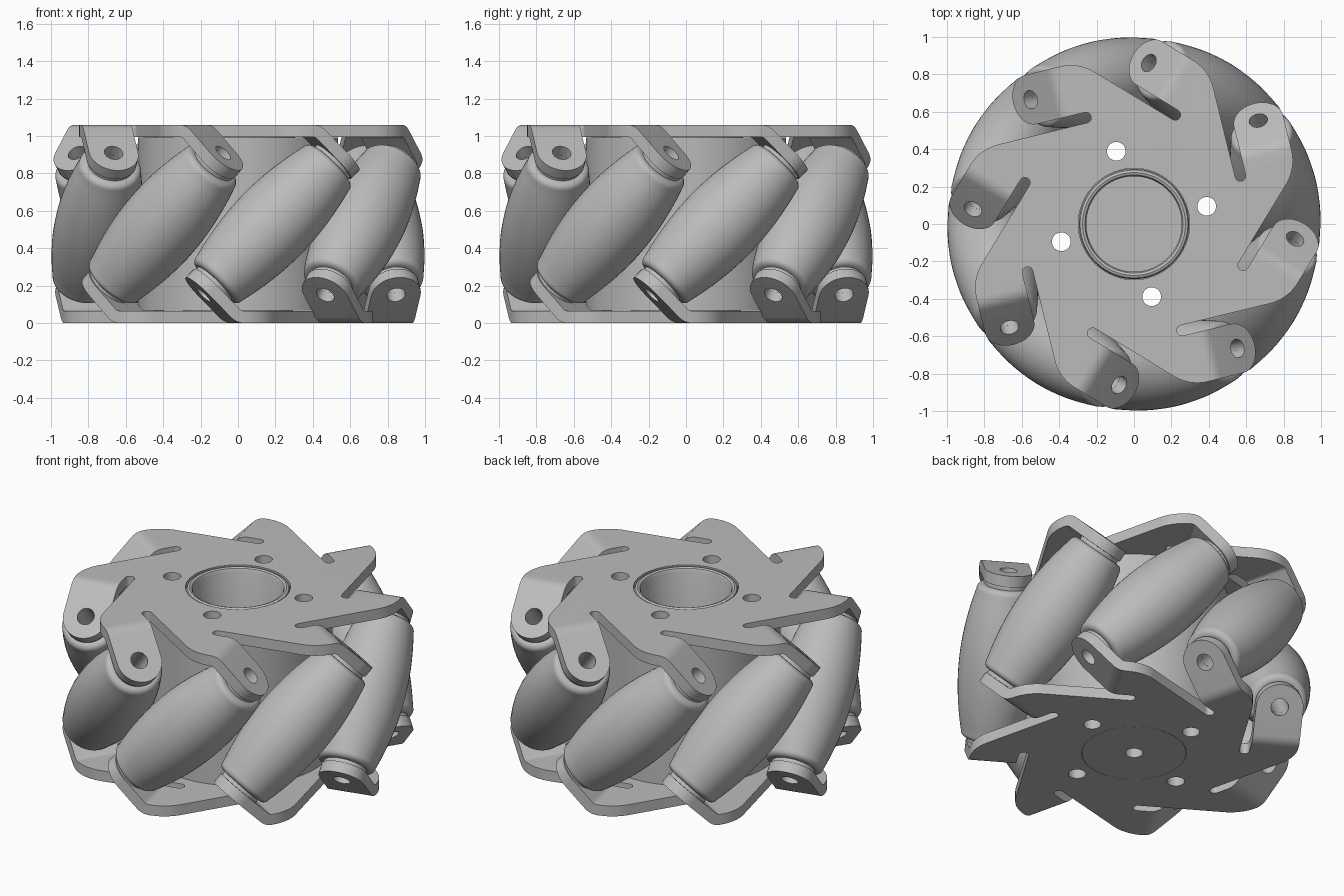
import bpy
import bmesh
from math import sin, cos, tan, pi, radians, sqrt
from mathutils import Matrix, Vector

if "Cube" in bpy.data.objects:
    bpy.data.objects.remove(bpy.data.objects["Cube"])

COUNT = 8
STEP = 2 * pi / COUNT
PHASE = radians(13.7)
HEIGHT = 1.06
MID = HEIGHT / 2
THICK = 0.065
AXLE_R = 0.777        # distance of roller centres from the wheel axis
TAB_HALF = 0.135
SLOT_IN, SLOT_OUT = 0.585, AXLE_R - TAB_HALF
BEND_R = 0.1
BEND_U = 0.23 - BEND_R * tan(pi / 8)
BEND_LEN = BEND_R * pi / 4
HOLE_U = BEND_U + BEND_LEN + 0.169
PIN_R = 0.05

grey = bpy.data.materials.new("grey_metal")
grey.use_nodes = True
COLOUR = (0.5, 0.5, 0.5, 1)
grey.diffuse_color = COLOUR
grey.node_tree.nodes["Principled BSDF"].inputs["Base Color"].default_value = COLOUR


def add_object(name, bm):
    mesh = bpy.data.meshes.new(name)
    bm.to_mesh(mesh)
    bm.free()
    mesh.materials.append(grey)
    obj = bpy.data.objects.new(name, mesh)
    bpy.context.collection.objects.link(obj)
    return obj


def lathe(name, profile, segments=64):
    """Spin a list of (radius, height) points around z."""
    bm = bmesh.new()
    verts = [bm.verts.new((r, 0, z)) for r, z in profile]
    edges = [bm.edges.new(pair) for pair in zip(verts, verts[1:])]
    if profile[0][0] > 0:
        edges.append(bm.edges.new((verts[-1], verts[0])))
    bmesh.ops.spin(bm, geom=verts + edges, cent=(0, 0, 0), axis=(0, 0, 1),
                   angle=2 * pi, steps=segments, use_merge=False)
    bmesh.ops.remove_doubles(bm, verts=bm.verts[:], dist=1e-5)
    bmesh.ops.recalc_face_normals(bm, faces=bm.faces[:])
    return add_object(name, bm)


def roller_frame(k):
    """Placement of roller k: local x points outward, local z along its axle."""
    a = PHASE + k * STEP
    out = Vector((cos(a), sin(a), 0))
    axle = Vector((-sin(a), cos(a), 1)).normalized()
    m = Matrix((out, axle.cross(out), axle)).transposed().to_4x4()
    m.translation = out * AXLE_R + Vector((0, 0, MID))
    return m


def cutter(rods):
    """One helper mesh of cylinders from (matrix, radius, length)."""
    bm = bmesh.new()
    for matrix, radius, length in rods:
        bmesh.ops.create_cone(bm, cap_ends=True, segments=32, radius1=radius,
                              radius2=radius, depth=length, matrix=matrix)
    obj = add_object("cutter", bm)
    obj.hide_render = True
    return obj


def cut(obj, rods):
    """Apply all modifiers plus a difference with the rods."""
    tool = cutter(rods)
    mod = obj.modifiers.new("holes", 'BOOLEAN')
    mod.object = tool
    mod.solver = 'EXACT'
    graph = bpy.context.evaluated_depsgraph_get()
    mesh = bpy.data.meshes.new_from_object(obj.evaluated_get(graph))
    obj.modifiers.clear()
    obj.data = mesh
    mesh.materials.clear()
    mesh.materials.append(grey)
    bpy.data.objects.remove(tool)


def arc(cw, cu, r, start, end, n):
    return [(cw + r * cos(start + (end - start) * i / n),
             cu + r * sin(start + (end - start) * i / n)) for i in range(n + 1)]


def fold(w, u):
    """Bend the unfolded tab down by 45 degrees past the bend line."""
    d = u - BEND_U
    if w < 0.62 or d <= 0:
        return w, u, 0
    angle = min(d / BEND_R, pi / 4)
    rest = max(0, d - BEND_LEN) * sqrt(0.5)
    return w, BEND_U + BEND_R * sin(angle) + rest, -BEND_R * (1 - cos(angle)) - rest


# Outline of one plate sector in (outward, tangential) coordinates
tab_out = AXLE_R + TAB_HALF
corner_r = 0.24
corner_u = tab_out - SLOT_IN / cos(STEP)
rows = [BEND_U + BEND_LEN * i / 5 for i in range(6)]
slot_r = (SLOT_OUT - SLOT_IN) / 2
sector = arc(tab_out - corner_r, corner_u + corner_r * tan(pi / 8), corner_r, -pi / 4, 0, 10)
first_row = len(sector)
sector += [(tab_out, u) for u in rows]
sector += arc(AXLE_R, HOLE_U, TAB_HALF, 0, pi, 20)
last_row = len(sector) + len(rows) - 1
sector += [(SLOT_OUT, u) for u in reversed(rows)]
sector += arc(SLOT_IN + slot_r, 0.115, slot_r, 0, -pi, 10)


def side_plate(name):
    bm = bmesh.new()
    loops = []
    for k in range(COUNT):
        turn = Matrix.Rotation(PHASE + k * STEP, 3, 'Z')
        loops.append([bm.verts.new(turn @ Vector((w, u, 0))) for w, u in sector])
    bm.faces.new([v for loop in loops for v in loop])
    for k, loop in enumerate(loops):
        for i in range(len(rows)):
            bmesh.ops.connect_verts(bm, verts=[loop[first_row + i], loop[last_row - i]])
    for k, loop in enumerate(loops):
        turn = Matrix.Rotation(PHASE + k * STEP, 3, 'Z')
        for v, (w, u) in zip(loop, sector):
            v.co = turn @ Vector(fold(w, u)) + Vector((0, 0, HEIGHT))
    obj = add_object(name, bm)
    solid = obj.modifiers.new("thickness", 'SOLIDIFY')
    solid.thickness = THICK
    solid.offset = -1
    solid.use_even_offset = True
    pins = [(roller_frame(k) @ Matrix.Translation((0, 0, 0.5)), PIN_R, 0.3)
            for k in range(COUNT)]
    centre = [(Matrix.Translation((0, 0, HEIGHT)), 0.298, 0.4)]
    cut(obj, pins + centre + bolts)
    return obj


# Bolt hole positions, shared by the plates and the hub
bolts = [(Matrix.Rotation(PHASE + i * pi / 2, 4, 'Z') @ Matrix.Translation((0.4, 0, MID)),
          0.05, 2) for i in range(4)]

# Side plates: the lower one is the upper one turned over
top_plate = side_plate("top_plate")
bottom_plate = side_plate("bottom_plate")
flip = Matrix.Rotation(pi, 4, Vector((cos(PHASE), sin(PHASE), 0)))
lift = Matrix.Translation((0, 0, MID))
bottom_plate.matrix_world = lift @ flip @ lift.inverted()

# Hub with a deep bore and rounded rim
hub = lathe("hub", [
    (0, 0.12), (0.255, 0.12), (0.255, 1.04), (0.262, 1.055), (0.275, 1.06),
    (0.288, 1.055), (0.295, 1.04), (0.295, 0.992), (0.535, 0.992), (0.535, 0.068),
    (0.295, 0.068), (0.295, 0), (0.05, 0), (0.05, 0.08), (0, 0.08)], 96)
cut(hub, bolts)


# Barrel rollers with rounded shoulders, collars and a bore
def barrel(s):
    return 1 - sqrt(AXLE_R ** 2 + s * s / 2)


END, ROUND = 0.45, 0.035
half = [(barrel(i * 0.415 / 8), i * 0.415 / 8) for i in range(8)]
half += arc(barrel(END - ROUND) - ROUND, END - ROUND, ROUND, 0, pi / 2, 6)
half += [(0.125, END), (0.125, 0.472), (PIN_R, 0.472)]
profile = [(r, -s) for r, s in reversed(half[1:])] + half
first = lathe("roller_1", profile, 48)
rollers = [first]
for k in range(1, COUNT):
    copy = bpy.data.objects.new(f"roller_{k + 1}", first.data)
    bpy.context.collection.objects.link(copy)
    rollers.append(copy)
for k, obj in enumerate(rollers):
    obj.matrix_world = roller_frame(k)

# Smooth curved surfaces, keep the edges sharp
bpy.ops.object.select_all(action='DESELECT')
for obj in [top_plate, bottom_plate, hub, first]:
    obj.select_set(True)
    bpy.context.view_layer.objects.active = obj
bpy.ops.object.shade_smooth_by_angle(angle=radians(35))
